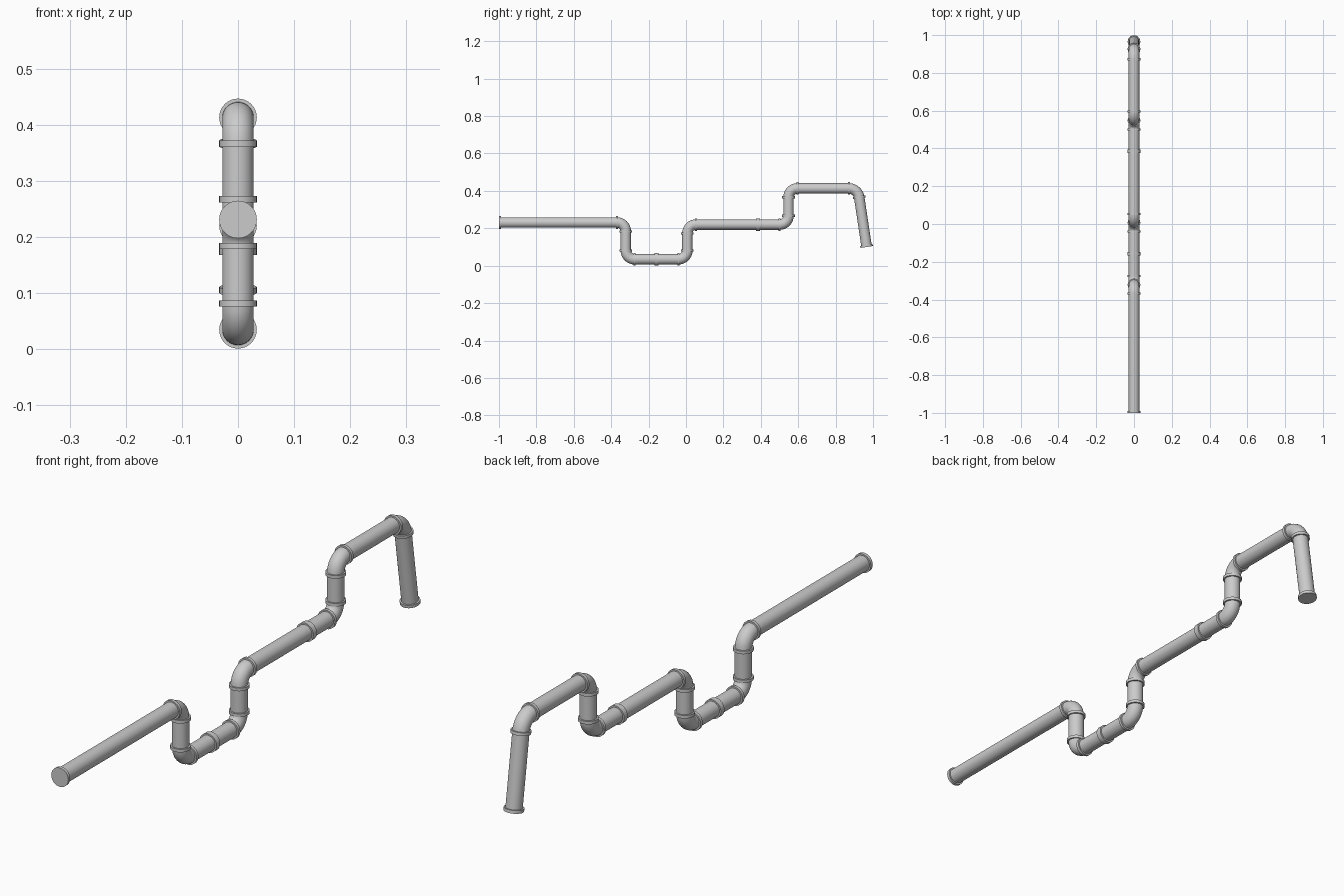
import bpy, bmesh, math
from mathutils import Vector

if "Cube" in bpy.data.objects:
    bpy.data.objects.remove(bpy.data.objects["Cube"])

PIPE_R, COLLAR_R, COLLAR_T = 0.028, 0.0335, 0.011
SETBACK, SIDES, BEND_STEPS = 0.047, 32, 8

# Centre line corners (y, z)
corners = [(-1, .231), (-.322, .231), (-.322, .0345), (.007, .0345), (.007, .22),
           (.548, .22), (.548, .413), (.919, .413), (.966, .1)]
corners = [Vector((0, y, z)) for y, z in corners]


def sweep(name, points, tangents, radius, capped):
    """Sweep a circle along a path lying in the YZ plane."""
    bm = bmesh.new()
    rings = []
    side = Vector((1, 0, 0))
    for p, t in zip(points, tangents):
        up = t.normalized().cross(side)
        rings.append([bm.verts.new(p + radius * (side * math.cos(a) + up * math.sin(a)))
                      for a in (2 * math.pi * i / SIDES for i in range(SIDES))])
    for r0, r1 in zip(rings, rings[1:]):
        for i in range(SIDES):
            j = (i + 1) % SIDES
            bm.faces.new((r0[i], r0[j], r1[j], r1[i]))
    if capped:
        bm.faces.new(rings[0])
        bm.faces.new(rings[-1])
    bmesh.ops.recalc_face_normals(bm, faces=bm.faces[:])
    me = bpy.data.meshes.new(name)
    bm.to_mesh(me)
    bm.free()
    ob = bpy.data.objects.new(name, me)
    bpy.context.collection.objects.link(ob)
    bpy.ops.object.select_all(action='DESELECT')
    bpy.context.view_layer.objects.active = ob
    ob.select_set(True)
    bpy.ops.object.shade_smooth_by_angle(angle=math.radians(35))
    return ob


def collar(name, centre, d, thickness=COLLAR_T):
    h = d * thickness / 2
    sweep(name, [centre - h, centre + h], [d, d], COLLAR_R, True)


def elbow(name, corner, d0, d1):
    a, b = corner - d0 * SETBACK, corner + d1 * SETBACK
    k = SETBACK * 0.5523
    c0, c1 = a + d0 * k, b - d1 * k
    pts, tans = [], []
    for i in range(BEND_STEPS + 1):
        t = i / BEND_STEPS
        s = 1 - t
        pts.append(a * s**3 + c0 * 3 * s * s * t + c1 * 3 * s * t * t + b * t**3)
        tans.append((c0 - a) * s * s + (c1 - c0) * 2 * s * t + (b - c1) * t * t)
    sweep(name, pts, tans, PIPE_R, False)


dirs = [(b - a).normalized() for a, b in zip(corners, corners[1:])]
last = len(dirs) - 1

# Straight pipes with a collar at each end
for i, d in enumerate(dirs):
    a = corners[i] + d * (SETBACK if i else 0)
    b = corners[i + 1] - d * (SETBACK if i < last else 0)
    sweep(f"straight_pipe_{i + 1}", [a, b], [d, d], PIPE_R, False)
    collar(f"start_collar_{i + 1}", a + d * (0 if i else COLLAR_T / 2), d)
    collar(f"end_collar_{i + 1}", b - d * (0 if i < last else COLLAR_T / 2), d)

# Elbows
for i in range(last):
    elbow(f"elbow_{i + 1}", corners[i + 1], dirs[i], dirs[i + 1])

# Wide couplings in the middle of two runs
for n, (y, z) in enumerate([(-.158, .0345), (.385, .22)]):
    collar(f"coupling_{n + 1}", Vector((0, y, z)), Vector((0, 1, 0)), 0.02)
